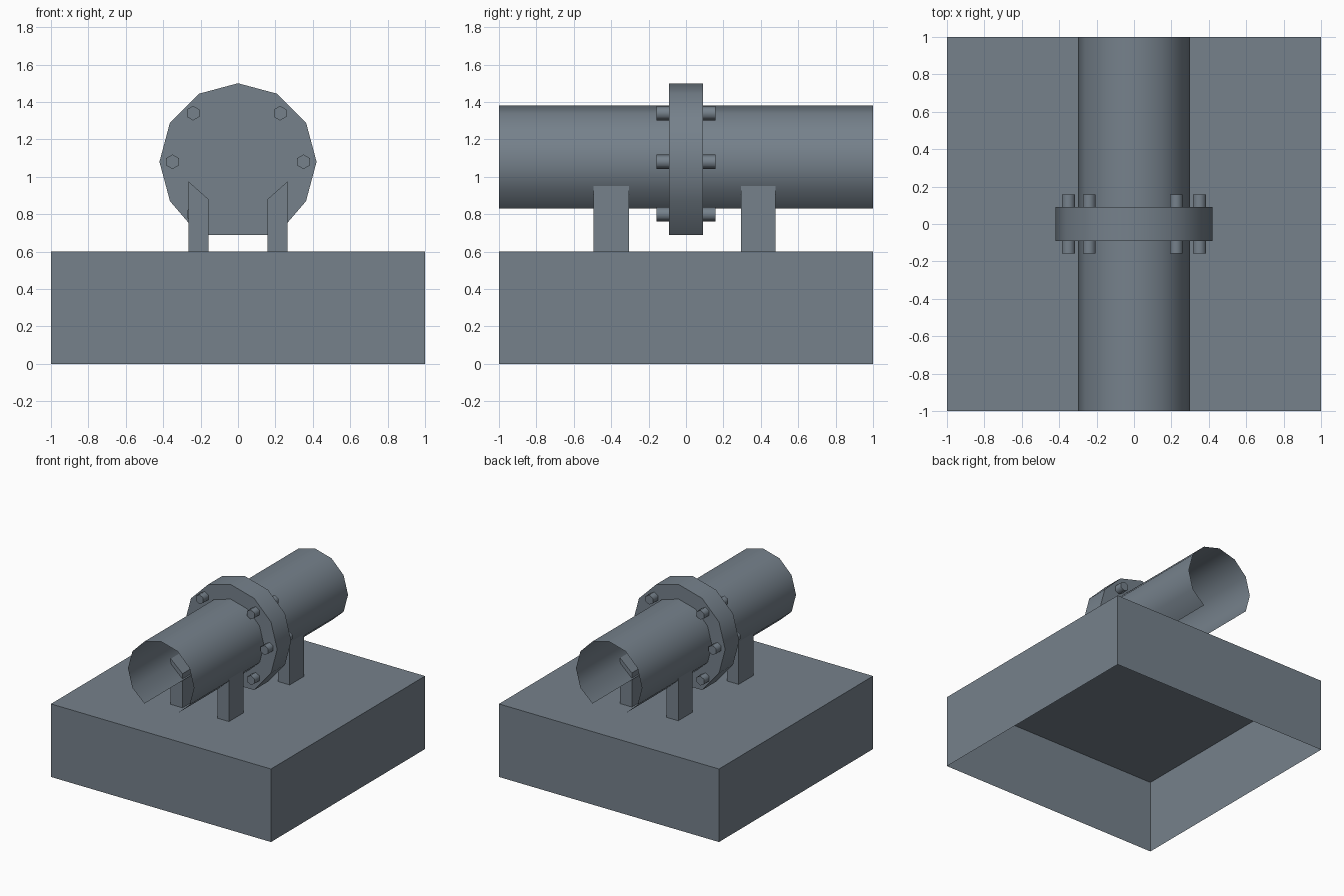
import bpy, math

if "Cube" in bpy.data.objects:
    bpy.data.objects.remove(bpy.data.objects["Cube"])

steel = bpy.data.materials.new("blue grey steel")
steel.diffuse_color = (0.18, 0.22, 0.26, 1)
steel.use_nodes = True
steel.node_tree.nodes["Principled BSDF"].inputs["Base Color"].default_value = steel.diffuse_color


def make(name, verts, faces, smooth=False):
    me = bpy.data.meshes.new(name)
    me.from_pydata(verts, [], faces)
    me.materials.append(steel)
    ob = bpy.data.objects.new(name, me)
    bpy.context.collection.objects.link(ob)
    if smooth:
        bpy.ops.object.select_all(action='DESELECT')
        ob.select_set(True)
        bpy.context.view_layer.objects.active = ob
        bpy.ops.object.shade_smooth_by_angle(angle=math.radians(65 if "bolt" in name else 35))
    return ob


def extrude_y(name, profile, y0, y1, caps=True, closed=True, smooth=False):
    """Sweep an (x, z) profile, counter-clockwise seen from the front, along y."""
    n = len(profile)
    verts = [(x, y, z) for y in (y0, y1) for x, z in profile]
    faces = [(i, i + n, (i + 1) % n + n, (i + 1) % n) for i in range(n if closed else n - 1)]
    if caps:
        faces += [tuple(range(n)), tuple(range(2 * n - 1, n - 1, -1))]
    return make(name, verts, faces, smooth)


def ring(r, cx, cz, n, start=90, skip=0):
    """Points of a polygon; skip drops the lowest point and starts beside it."""
    return [(cx + r * math.cos(math.radians(start + 360 * i / n)),
             cz + r * math.sin(math.radians(start + 360 * i / n))) for i in range(skip, n)]


AXIS_Z = 1.08

# base: box open underneath
corners = [(-1, -1), (1, -1), (1, 1), (-1, 1)]
make("base", [(x, y, z) for z in (0, 0.6) for x, y in corners],
     [(i, (i + 1) % 4, (i + 1) % 4 + 4, i + 4) for i in range(4)] + [(4, 5, 6, 7)])

# pipe: thin twelve-sided shell with an open slot along the bottom
pipe = ring(0.3, 0, AXIS_Z, 12, start=270, skip=1)
pipe[0], pipe[-1] = (0.15, 0.83), (-0.15, 0.83)
extrude_y("pipe", pipe, -1, 1, caps=False, closed=False, smooth=True)

# flange: solid disc with a flattened bottom
flange = ring(0.42, 0, AXIS_Z, 12, start=270, skip=1)
flange[0], flange[-1] = (0.21, 0.69), (-0.21, 0.69)
extrude_y("flange", flange, -0.091, 0.091, smooth=True)

# bolts through the flange
for x, z in [(-0.35, 1.08), (0.35, 1.08), (-0.24, 1.34), (0.225, 1.34), (-0.24, 0.80), (0.225, 0.80)]:
    extrude_y("bolt", ring(0.039, x, z, 6), -0.157, 0.157, smooth=True)

# support legs with slanted tops cradling the pipe
for y0, y1 in [(-0.495, -0.305), (0.293, 0.478)]:
    leg = [(0.158, 0.6), (0.265, 0.6), (0.265, 0.975), (0.158, 0.88)]
    extrude_y("right_leg", leg, y0, y1)
    extrude_y("left_leg", [(-x, z) for x, z in reversed(leg)], y0, y1)
